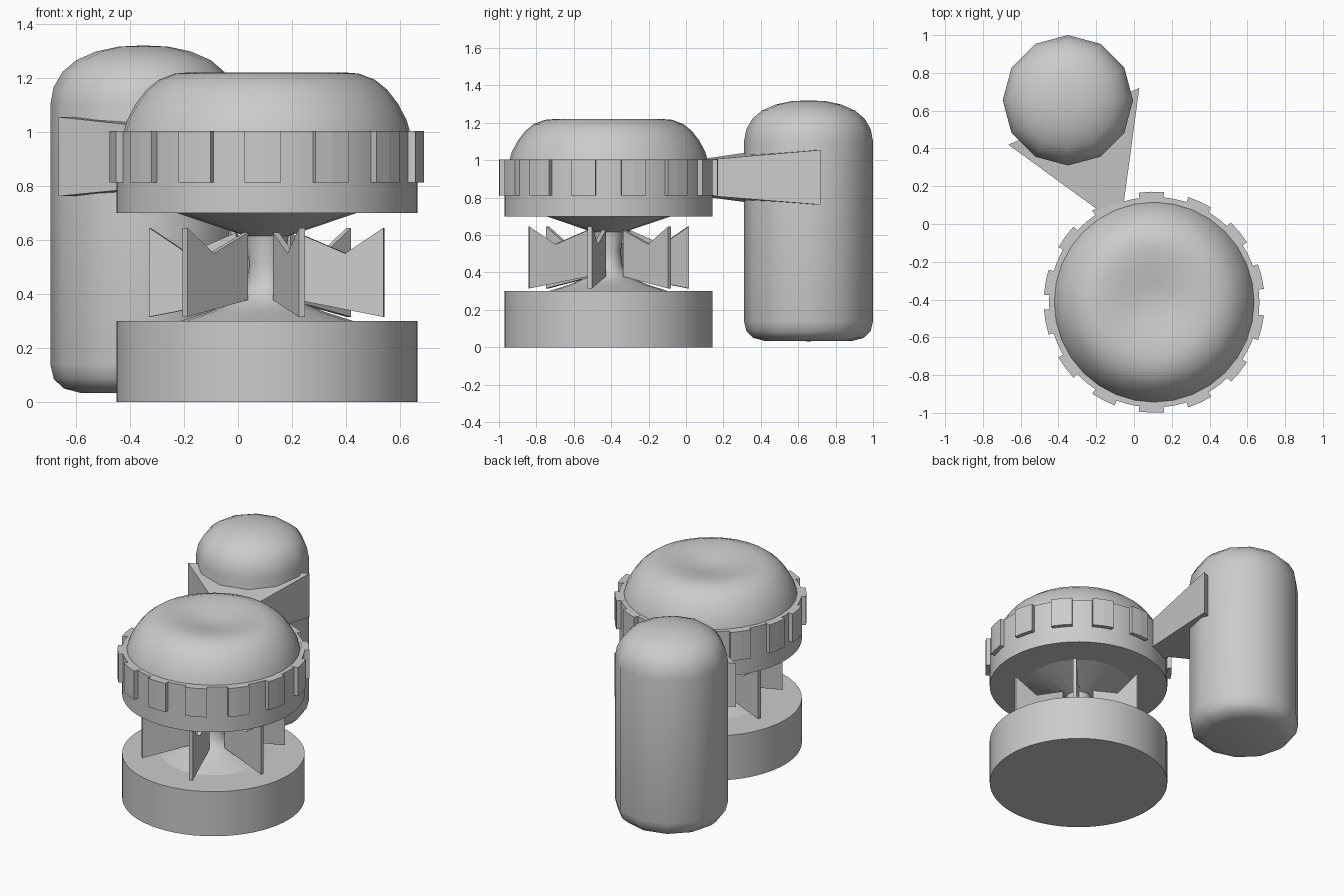
import bpy, bmesh
from math import sin, cos, pi, radians, atan2
from mathutils import Vector

if "Cube" in bpy.data.objects:
    bpy.data.objects.remove(bpy.data.objects["Cube"])

CX, CY = 0.107, -0.414      # main axis
TX, TY = -0.35, 0.655       # tank axis


def make(name, verts, faces, smooth=None):
    me = bpy.data.meshes.new(name)
    me.from_pydata([tuple(v) for v in verts], [], faces)
    bm = bmesh.new()
    bm.from_mesh(me)
    bmesh.ops.recalc_face_normals(bm, faces=bm.faces)
    bm.to_mesh(me)
    bm.free()
    ob = bpy.data.objects.new(name, me)
    bpy.context.collection.objects.link(ob)
    if smooth:
        bpy.ops.object.select_all(action='DESELECT')
        ob.select_set(True)
        bpy.context.view_layer.objects.active = ob
        bpy.ops.object.shade_smooth_by_angle(angle=radians(smooth))
    return ob


def lathe(name, profile, n, cx, cy, smooth=40):
    """Revolve (radius, z) points; radius 0 becomes a single pole."""
    verts, faces, rings = [], [], []
    for r, z in profile:
        start = len(verts)
        count = 1 if r == 0 else n
        for i in range(count):
            a = 2 * pi * i / n
            verts.append((cx + r * cos(a), cy + r * sin(a), z))
        rings.append([start + i % count for i in range(n)])
    for a, b in zip(rings, rings[1:]):
        for i in range(n):
            j = (i + 1) % n
            f = list(dict.fromkeys((a[i], a[j], b[j], b[i])))
            faces.append(f)
    return make(name, verts, faces, smooth)


def loft(name, a, b, smooth=None):
    """Closed solid between two matching outlines."""
    n = len(a)
    faces = [list(range(n)), list(range(n, 2 * n))]
    faces += [[i, (i + 1) % n, n + (i + 1) % n, n + i] for i in range(n)]
    return make(name, a + b, faces, smooth)


# Base and upper drum
lathe("base_drum", [(0, 0), (0.557, 0), (0.557, 0.30), (0, 0.30)], 64, CX, CY)
lathe("upper_drum", [(0, 0.70), (0.557, 0.70), (0.557, 1.003), (0, 1.003)], 64, CX, CY)

# Dimpled dome
lathe("dome", [(0.53, 1.0), (0.517, 1.045), (0.485, 1.105), (0.445, 1.157), (0.40, 1.193),
               (0.34, 1.216), (0.29, 1.22), (0.20, 1.213), (0.10, 1.19), (0, 1.178)],
      32, CX, CY, 60)

# Hourglass core between the drums
lathe("core", [(0.32, 0.30), (0.21, 0.335), (0.115, 0.375), (0.075, 0.43), (0.065, 0.51),
               (0.08, 0.615), (0.34, 0.702)], 16, CX, CY, 50)

# Notched radial vanes
vane = [(0.115, 0.378), (0.445, 0.315), (0.445, 0.645), (0.30, 0.55), (0.115, 0.627)]
for k in range(6):
    a = radians(-13 + 60 * k)
    d, s = Vector((cos(a), sin(a), 0)), Vector((-sin(a), cos(a), 0)) * 0.012
    pts = [Vector((CX, CY, z)) + d * r for r, z in vane]
    loft(f"vane_{k}", [p - s for p in pts], [p + s for p in pts])

# Raised blocks around the upper drum
for side in (1, -1):
    for k in range(7):
        mid = side * (13.5 + 26 * k)
        outline = []
        for r, offs in ((0.54, (-6.6, 0, 6.6)), (0.585, (6.6, 0, -6.6))):
            for o in offs:
                a = radians(mid + o)
                outline.append((CX + r * cos(a), CY + r * sin(a)))
        loft(f"grip_{k}_{'left' if side > 0 else 'right'}",
             [(x, y, 0.812) for x, y in outline], [(x, y, 1.004) for x, y in outline])

# Flared bracket joining drum and tank
near = [(-0.177, 0.065), (-0.053, 0.120)]
far = [(-0.665, 0.42), (0.028, 0.72)]


def section(ends, z0, z1):
    (x0, y0), (x1, y1) = ends
    return [(x0, y0, z0), (x1, y1, z0), (x1, y1, z1), (x0, y0, z1)]


loft("tank_bracket", section(near, 0.81, 1.003), section(far, 0.762, 1.055))

# Twelve-sided tank with rounded ends
lathe("tank", [(0, 0.032), (0.235, 0.034), (0.295, 0.05), (0.332, 0.085), (0.345, 0.14),
               (0.345, 1.10), (0.333, 1.165), (0.30, 1.222), (0.25, 1.265),
               (0.175, 1.298), (0.09, 1.316), (0, 1.32)], 12, TX, TY, 60)
